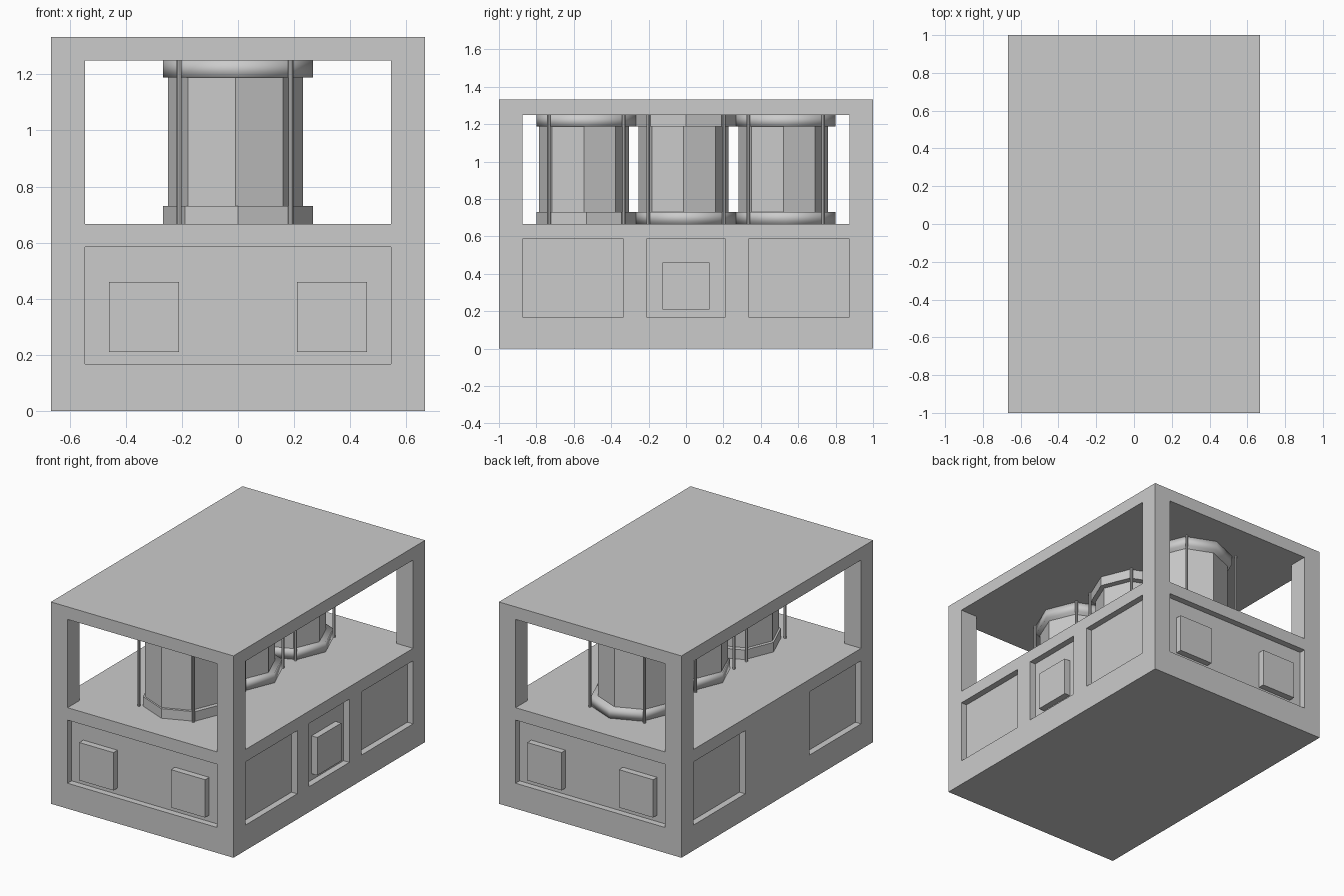
import bpy, math

if "Cube" in bpy.data.objects:
    bpy.data.objects.remove(bpy.data.objects["Cube"])

W, D, H = 0.667, 1.0, 1.333        # half width, half depth, height
FLOOR, CEIL = 0.667, 1.25          # open storey
PX, PY = 0.545, 0.875              # inner edges of the corner posts
REC = 0.042                        # panel recess depth


def box(name, x0, x1, y0, y1, z0, z1):
    bpy.ops.mesh.primitive_cube_add(size=1, location=((x0 + x1) / 2, (y0 + y1) / 2, (z0 + z1) / 2))
    ob = bpy.context.object
    ob.name = name
    ob.scale = (x1 - x0, y1 - y0, z1 - z0)
    bpy.ops.object.transform_apply(location=False, rotation=False, scale=True)
    return ob


def prism(name, x, y, z0, z1, r, sides=8, smooth=False):
    bpy.ops.mesh.primitive_cylinder_add(vertices=sides, radius=r, depth=z1 - z0,
                                        location=(x, y, (z0 + z1) / 2))
    ob = bpy.context.object
    ob.name = name
    if smooth:
        bpy.ops.object.shade_smooth()
    return ob


def cut(target, *extent):
    cutter = box("cutter", *extent)
    cutter.hide_render = True
    mod = target.modifiers.new("cut", 'BOOLEAN')
    mod.operation, mod.solver, mod.object = 'DIFFERENCE', 'EXACT', cutter
    bpy.context.view_layer.objects.active = target
    bpy.ops.object.modifier_apply(modifier=mod.name)
    bpy.data.objects.remove(cutter, do_unlink=True)


# Housing: solid block with two crossing tunnels that leave four corner posts
housing = box("housing", -W, W, -D, D, 0, H)
cut(housing, -PX, PX, -2, 2, FLOOR, CEIL)
cut(housing, -2, 2, -PY, PY, FLOOR, CEIL)

# Recessed panels: front and back
P0, P1 = 0.168, 0.585
for s in (-1, 1):
    a, b = sorted((s * (D - REC), s * 1.5))
    cut(housing, -PX, PX, a, b, P0, P1)

# Recessed panels: three on the right, two on the left
for s, spans in ((1, ((-PY, -0.334), (-0.21, 0.21), (0.334, PY))),
                 (-1, ((-PY, -0.334), (0.334, PY)))):
    a, b = sorted((s * (W - REC), s * 1.5))
    for y0, y1 in spans:
        cut(housing, a, b, y0, y1, P0, P1)

# Raised pads inside the panels
for s, end in ((-1, "front"), (1, "back")):
    a, b = sorted((s * (D - REC), s * D))
    for x, side in ((-0.335, "left"), (0.335, "right")):
        box(f"{end}_pad_{side}", x - 0.125, x + 0.125, a, b, 0.21, 0.46)
box("side_pad", W - REC, W, -0.125, 0.125, 0.21, 0.46)

# Three octagonal columns with collars and four thin rods each
for name, y, smooth_low, smooth_top in (("front", -0.533, False, True),
                                        ("middle", 0.0, True, False),
                                        ("back", 0.533, True, True)):
    prism(f"{name}_column", -0.009, y - 0.013, FLOOR, CEIL, 0.24)
    prism(f"{name}_lower_collar", 0, y, FLOOR, 0.73, 0.267, smooth=smooth_low)
    prism(f"{name}_upper_collar", 0, y, 1.188, CEIL, 0.267, smooth=smooth_top)
    for i, (sx, sy) in enumerate(((-1, -1), (1, -1), (1, 1), (-1, 1))):
        prism(f"{name}_rod_{i + 1}", -0.011 + sx * 0.199, y + sy * 0.201, FLOOR, CEIL, 0.009)
